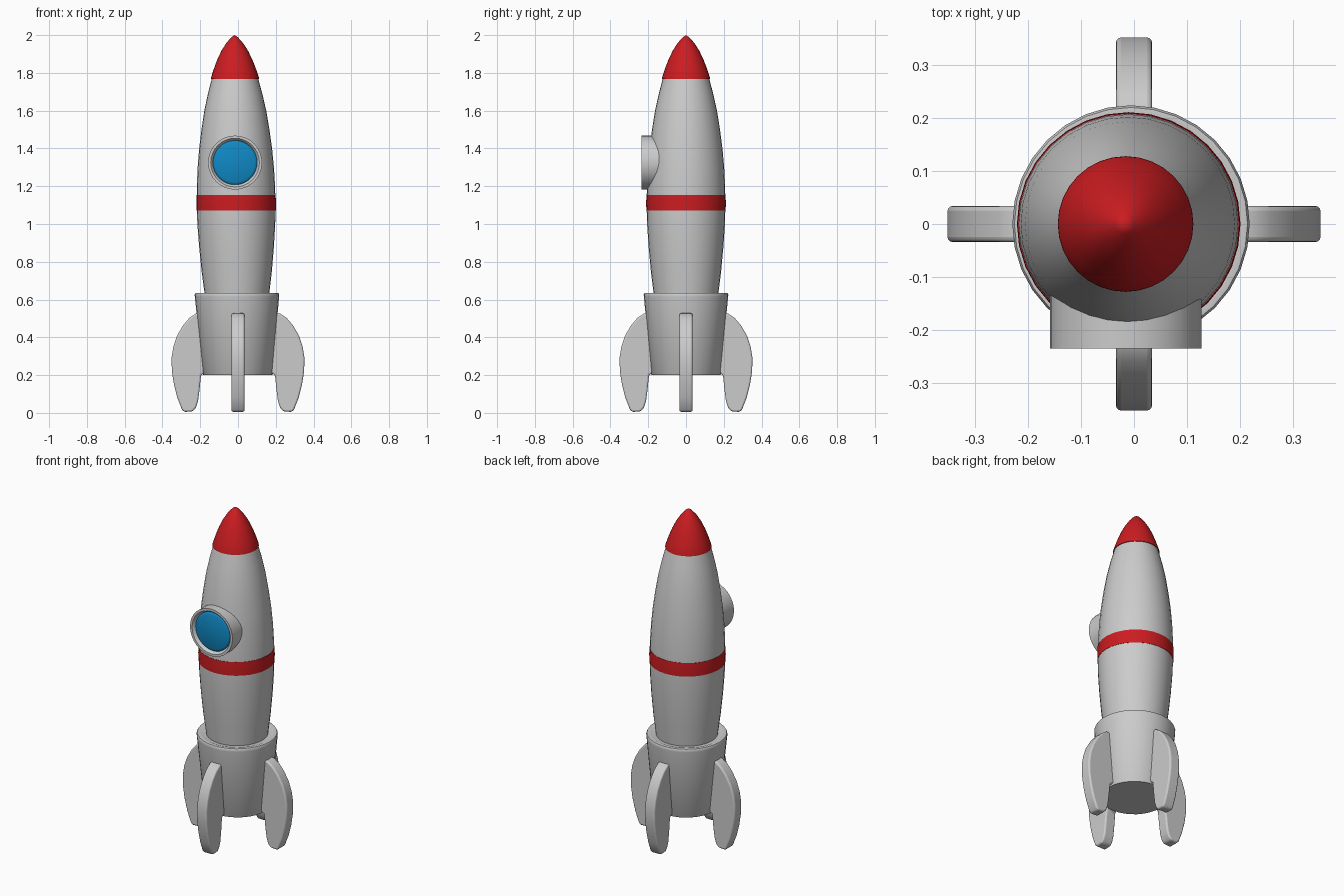
import bpy, bmesh, math
from mathutils import Matrix, Vector

if "Cube" in bpy.data.objects:
    bpy.data.objects.remove(bpy.data.objects["Cube"])

LEAN = -0.009  # the hull leans very slightly towards -x


def material(name, rgb):
    m = bpy.data.materials.new(name)
    m.diffuse_color = (*rgb, 1)
    m.use_nodes = True
    m.node_tree.nodes["Principled BSDF"].inputs["Base Color"].default_value = m.diffuse_color
    return m


def finish(bm, name, mat=None, bevel=0, angle=35):
    bmesh.ops.recalc_face_normals(bm, faces=bm.faces)
    me = bpy.data.meshes.new(name)
    bm.to_mesh(me)
    bm.free()
    ob = bpy.data.objects.new(name, me)
    bpy.context.collection.objects.link(ob)
    if mat:
        me.materials.append(mat)
    bpy.ops.object.select_all(action='DESELECT')
    ob.select_set(True)
    bpy.context.view_layer.objects.active = ob
    bpy.ops.object.shade_smooth_by_angle(angle=math.radians(angle))
    if bevel:
        b = ob.modifiers.new("Bevel", 'BEVEL')
        b.width, b.segments, b.angle_limit = bevel, 3, math.radians(40)
        b.limit_method = 'ANGLE'
    return ob


def lathe(name, profile, mat=None, segs=32, closed=False, matrix=None):
    """Spin (radius, height) points around z; radius 0 makes a pole."""
    bm = bmesh.new()
    rings = []
    for r, z in profile:
        n = segs if r > 0 else 1
        rings.append([bm.verts.new((r * math.cos(math.tau * i / segs),
                                    r * math.sin(math.tau * i / segs), z)) for i in range(n)])
    pairs = list(zip(rings, rings[1:]))
    if closed:
        pairs.append((rings[-1], rings[0]))
    for a, b in pairs:
        for i in range(segs):
            j = (i + 1) % segs
            quad = [a[i % len(a)], a[j % len(a)], b[j % len(b)], b[i % len(b)]]
            bm.faces.new(list(dict.fromkeys(quad)))
    if matrix:
        bm.transform(matrix)
    else:
        for v in bm.verts:
            v.co.x += LEAN * v.co.z
    return finish(bm, name, mat)


red = material("red", (0.6, 0.012, 0.015))
blue = material("blue", (0.005, 0.25, 0.56))

# Hull
lathe("hull", [(0, 0.5), (0.158, 0.5), (0.171, 0.63), (0.186, 0.75), (0.198, 0.88),
               (0.206, 1.0), (0.209, 1.1), (0.207, 1.2), (0.202, 1.3), (0.193, 1.4),
               (0.180, 1.5), (0.164, 1.6), (0.144, 1.69), (0.120, 1.78), (0, 1.78)])

# Nose cone
lathe("nose_cone", [(0, 1.767), (0.128, 1.767), (0.127, 1.775), (0.112, 1.82),
                    (0.093, 1.87), (0.070, 1.918), (0.045, 1.957), (0.018, 1.988), (0, 2.0)], red)

# Red band around the hull
lathe("band", [(0.2, 1.072), (0.210, 1.072), (0.211, 1.113), (0.2095, 1.154), (0.2, 1.154)],
      red, closed=True)

# Engine skirt
lathe("engine_skirt", [(0, 0.2), (0.182, 0.2), (0.184, 0.203), (0.223, 0.615), (0.224, 0.626),
                       (0.220, 0.634), (0.205, 0.636), (0.195, 0.632), (0.15, 0.628), (0, 0.628)])

# Porthole frame and glass, facing -y
port = Matrix.Translation((-0.0155, 0, 1.325)) @ Matrix.Rotation(math.pi / 2, 4, 'X')
lathe("porthole_frame", [(0.115, 0.12), (0.143, 0.12), (0.143, 0.235), (0.129, 0.235),
                         (0.122, 0.228), (0.115, 0.212)], closed=True, matrix=port)
lathe("porthole_glass", [(0, 0.16), (0.119, 0.16), (0.119, 0.215), (0.113, 0.222),
                         (0.104, 0.226), (0, 0.227)], blue, matrix=port)

# Four fins: an outline in (radius, height), extruded and repeated round the skirt
outline = [(0.17, 0.53), (0.222, 0.527), (0.258, 0.502), (0.292, 0.462), (0.322, 0.41),
           (0.342, 0.352), (0.352, 0.29), (0.350, 0.22), (0.339, 0.15), (0.321, 0.08),
           (0.297, 0.018), (0.284, 0.005), (0.24, 0.008), (0.224, 0.025), (0.212, 0.06),
           (0.204, 0.12), (0.196, 0.2), (0.17, 0.215)]
for k, side in enumerate(("right", "back", "left", "front")):
    bm = bmesh.new()
    face = bm.faces.new([bm.verts.new((r, -0.034, z)) for r, z in outline])
    ext = bmesh.ops.extrude_face_region(bm, geom=[face])
    for v in ext["geom"]:
        if isinstance(v, bmesh.types.BMVert):
            v.co += Vector((0, 0.068, 0))
    bm.transform(Matrix.Rotation(k * math.pi / 2, 4, 'Z'))
    finish(bm, side + "_fin", bevel=0.009, angle=40)
